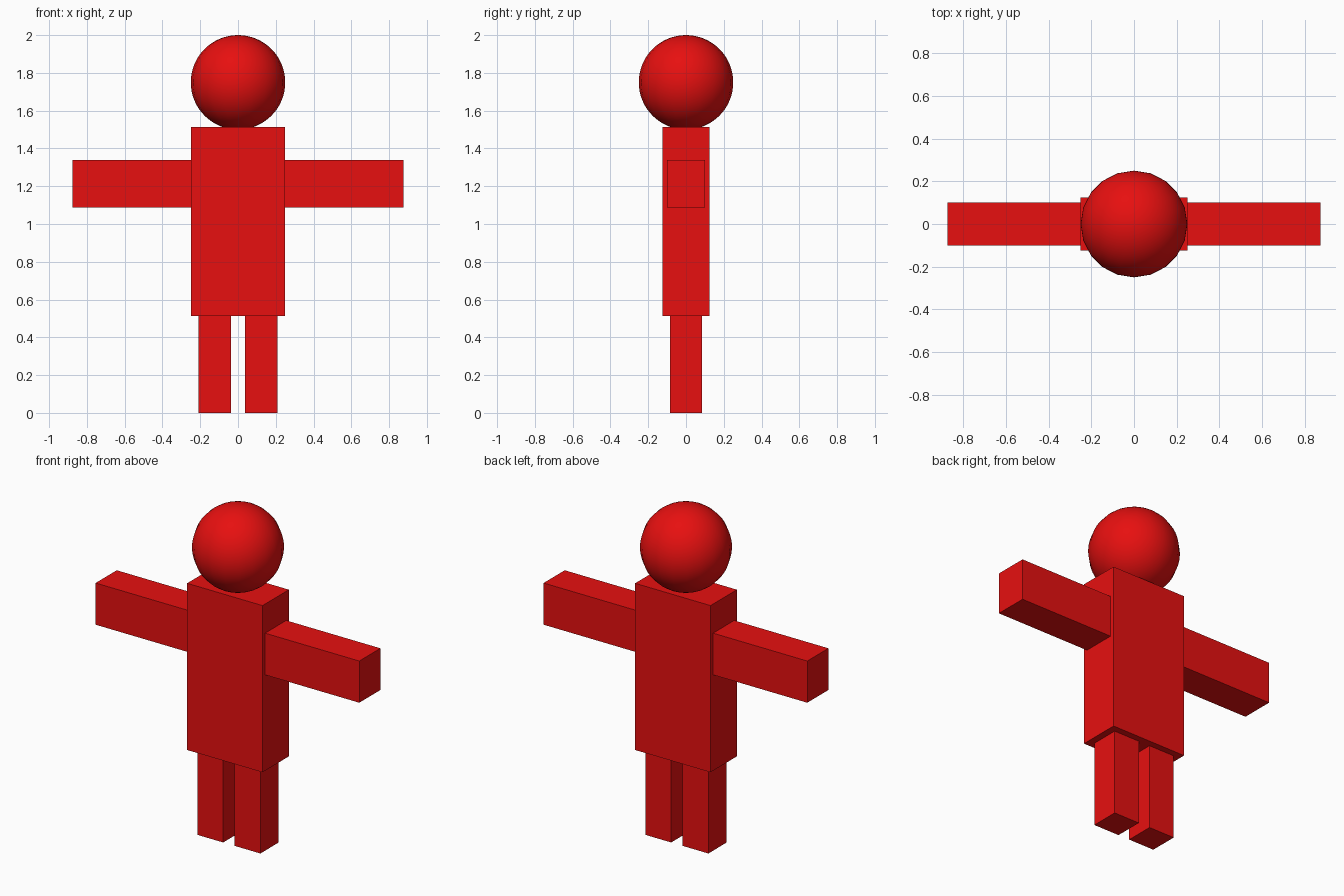
import bpy

if "Cube" in bpy.data.objects:
    bpy.data.objects.remove(bpy.data.objects["Cube"])

red = bpy.data.materials.new("red")
red.diffuse_color = (0.8, 0.005, 0.005, 1)
red.use_nodes = True
red.node_tree.nodes["Principled BSDF"].inputs["Base Color"].default_value = red.diffuse_color


def box(name, x, y, z):
    """Box spanning the given (min, max) ranges."""
    spans = (x, y, z)
    bpy.ops.mesh.primitive_cube_add(size=1, location=[(a + b) / 2 for a, b in spans])
    ob = bpy.context.object
    ob.name = name
    ob.scale = [b - a for a, b in spans]
    bpy.ops.object.transform_apply(location=False, rotation=False, scale=True)
    ob.data.materials.append(red)
    return ob


# Torso
box("torso", (-0.25, 0.25), (-0.125, 0.125), (0.513, 1.513))

# Arms and legs, one pair per side, slightly sunk into the torso
for side, s in (("left", -1), ("right", 1)):
    box(side + "_arm", sorted((s * 0.24, s * 0.875)), (-0.1, 0.1), (1.088, 1.338))
    box(side + "_leg", sorted((s * 0.038, s * 0.209)), (-0.086, 0.086), (0, 0.52))

# Head, 20-sided around the vertical axis
bpy.ops.mesh.primitive_uv_sphere_add(segments=20, ring_count=32, radius=0.25,
                                     location=(0, 0, 1.75))
head = bpy.context.object
head.name = "head"
head.data.materials.append(red)
bpy.ops.object.shade_smooth()
